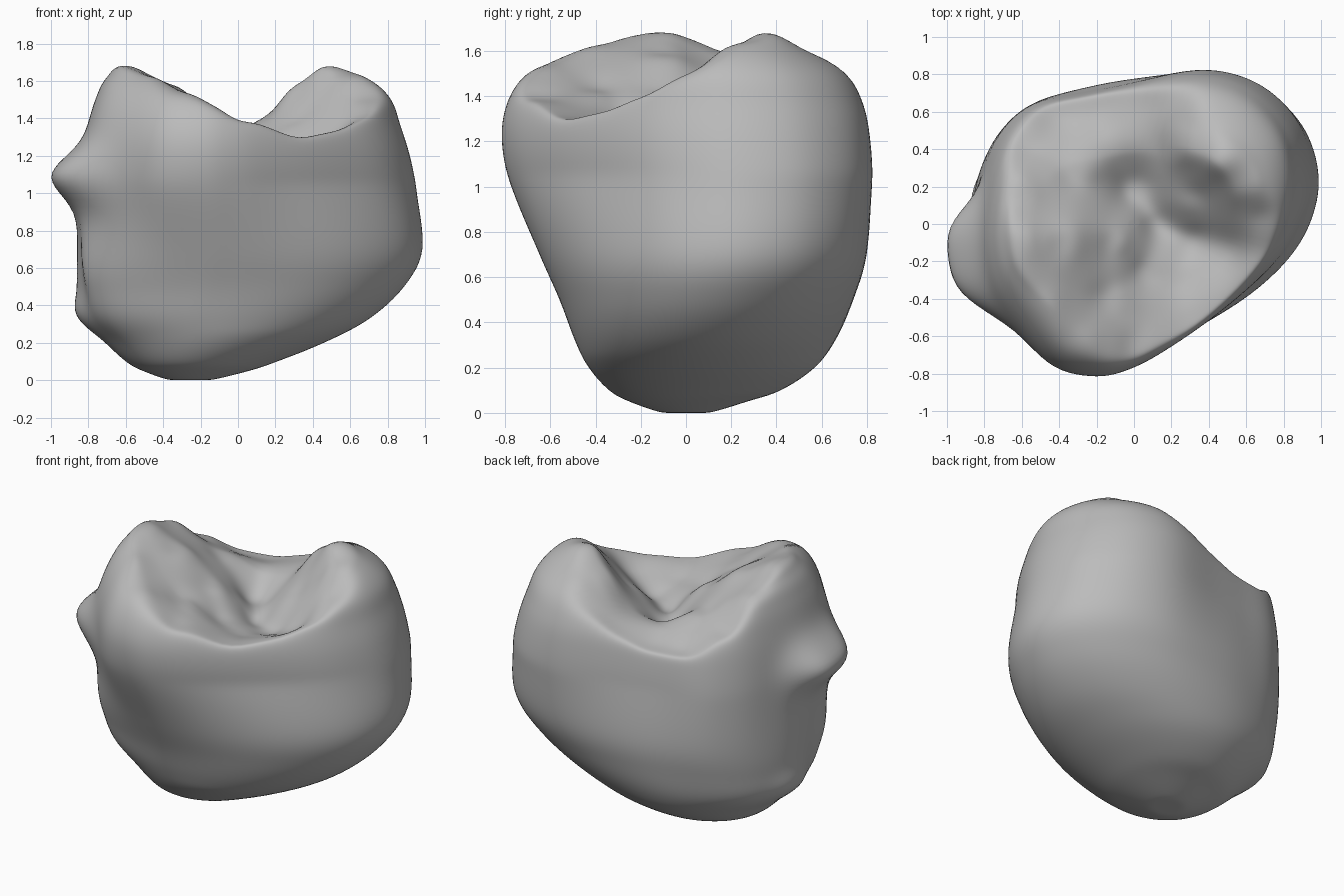
import bpy, bmesh, math
from mathutils import Matrix, Vector

cube = bpy.data.objects.get("Cube")
if cube:
    bpy.data.objects.remove(cube, do_unlink=True)


def spline(a, b, c, d, t):
    """Smooth curve through b and c, with a and d as neighbours."""
    return b + 0.5 * t * (c - a + t * (2 * a - 5 * b + 4 * c - d + t * (3 * (b - c) + d - a)))


# Widest outline of the crown, counter-clockwise
OUTLINE = [(1, .25), (.95, .5), (.8, .69), (.6, .8), (.35, .83), (0, .76),
           (-.25, .71), (-.5, .66), (-.66, .56), (-.78, .38), (-.85, .1),
           (-.86, -.15), (-.8, -.38), (-.64, -.58), (-.43, -.77), (-.19, -.82),
           (0, -.78), (.2, -.68), (.5, -.48), (.8, -.22), (.95, .02)]

# Height, then the x and y limits of the section there
LEVELS = [(0, -.25, -.24, 0, .01), (0, -.36, -.15, -.1, .1), (.05, -.51, .06, -.25, .27),
          (.1, -.6, .21, -.34, .42), (.2, -.71, .46, -.43, .57), (.33, -.84, .71, -.5, .67),
          (.5, -.86, .9, -.57, .75), (.7, -.86, 1, -.66, .81), (1, -.85, .96, -.78, .82),
          (1.2, -.83, .92, -.82, .81), (1.36, -.8, .87, -.8, .78), (1.5, -.76, .82, -.72, .71),
          (1.62, -.7, .71, -.57, .57), (1.74, -.56, .55, -.4, .42), (1.84, -.01, .01, -.01, .01)]

# Guide points of the chewing surface: cusps, slopes, valley and rims
SURFACE = [(-.62, -.1, 1.7), (-.62, .2, 1.59), (-.55, .45, 1.4), (-.5, -.45, 1.64),
           (-.3, -.62, 1.55), (-.35, -.1, 1.58), (-.3, .3, 1.42), (-.1, -.1, 1.41),
           (-.1, -.4, 1.42), (-.1, .45, 1.34), (.02, .2, 1.22), (.15, 0, 1.19),
           (.3, -.1, 1.2), (.5, -.15, 1.28), (.05, -.62, 1.38), (.3, -.47, 1.29),
           (.25, -.28, 1.25), (.52, -.36, 1.33), (.08, -.25, 1.28), (.47, .35, 1.7),
           (.3, .42, 1.58), (.6, .2, 1.63), (.4, .6, 1.6), (.65, 0, 1.49),
           (.3, .13, 1.37), (.12, .4, 1.36), (.65, .45, 1.67), (-.2, .62, 1.29),
           (.05, .65, 1.35), (-.4, .6, 1.29), (.65, -.17, 1.4), (.2, .68, 1.44)]

# Swellings on the right side: centre, spread in y and z, bulge
SWELLINGS = [(-.19, 1.09, .3, .14, .16), (.1, .37, .15, .09, .02), (-.42, .55, .22, .28, .09)]


def surface_height(x, y):
    """Fit a small tilted plane to the nearby guide points."""
    normal = Matrix(((0,) * 3,) * 3)
    target = Vector((0, 0, 0))
    total = 0
    for px, py, pz in SURFACE:
        dx, dy = px - x, py - y
        w = (dx * dx + dy * dy + .015) ** -3
        total += w
        normal += w * Matrix(((1, dx, dy), (dx, dx * dx, dx * dy), (dy, dx * dy, dy * dy)))
        target += w * pz * Vector((1, dx, dy))
    # Hold the slope back where the guide points are few
    normal[1][1] += .002 * total
    normal[2][2] += .002 * total
    return ((normal * (1 / total)).inverted() @ (target / total)).x


def soft_min(a, b, k=.03):
    low = min(a, b)
    return low - k * math.log(math.exp((low - a) / k) + math.exp((low - b) / k))


def shape(x, y, z):
    """Press the chewing surface into the dome and push out the side swellings."""
    if z > 1:
        z = soft_min(z, surface_height(x, y))
    if x < -.3:
        side = min(1, (-.3 - x) / .3)
        for cy, cz, sy, sz, bulge in SWELLINGS:
            x -= side * bulge * math.exp(-((y - cy) / sy) ** 4 - ((z - cz) / sz) ** 2)
    return Vector((x, y, max(z, 0)))


# Smooth the outline, in unit coordinates
STEPS = 6
unit = []
n = len(OUTLINE)
for i in range(n):
    near = [OUTLINE[(i + k) % n] for k in (-1, 0, 1, 2)]
    for s in range(STEPS):
        x, y = (spline(*axis, s / STEPS) for axis in zip(*near))
        unit.append(Vector(((x - .07) / .93, y / .825)))

# Loft the crown from the underside, rounder below, up over the cusps
bm = bmesh.new()
rings = []
last = len(LEVELS) - 1
for i in range(last):
    near = [LEVELS[min(max(i + k, 0), last)] for k in (-1, 0, 1, 2)]
    steps = 28 if i == last - 1 else 8
    for s in range(steps):
        z, x0, x1, y0, y1 = (spline(*axis, s / steps) for axis in zip(*near))
        roundness = min(1, max(0, (1.05 - z) / .8))
        ring = []
        for p in unit:
            u, v = p.lerp(p.normalized(), roundness)
            ring.append(bm.verts.new(shape((x0 + x1 + u * (x1 - x0)) / 2,
                                           (y0 + y1 + v * (y1 - y0)) / 2, z)))
        rings.append(ring)
count = len(unit)
for low, high in zip(rings, rings[1:]):
    for j in range(count):
        k = (j + 1) % count
        bm.faces.new((low[j], low[k], high[k], high[j]))
bm.faces.new(rings[0][::-1])
bm.faces.new(rings[-1])

# Relax the seams between walls and chewing surface
for _ in range(4):
    bmesh.ops.smooth_vert(bm, verts=bm.verts, factor=.5,
                          use_axis_x=True, use_axis_y=True, use_axis_z=True)
bmesh.ops.recalc_face_normals(bm, faces=bm.faces)

mesh = bpy.data.meshes.new("tooth_crown")
bm.to_mesh(mesh)
bm.free()
crown = bpy.data.objects.new("tooth_crown", mesh)
bpy.context.collection.objects.link(crown)

# Plain grey
grey = bpy.data.materials.new("plain_grey")
grey.use_nodes = True
colour = (.5, .5, .5, 1)
grey.diffuse_color = colour
grey.node_tree.nodes["Principled BSDF"].inputs["Base Color"].default_value = colour
mesh.materials.append(grey)

bpy.ops.object.select_all(action="DESELECT")
crown.select_set(True)
bpy.context.view_layer.objects.active = crown
bpy.ops.object.shade_smooth_by_angle(angle=math.radians(60))
